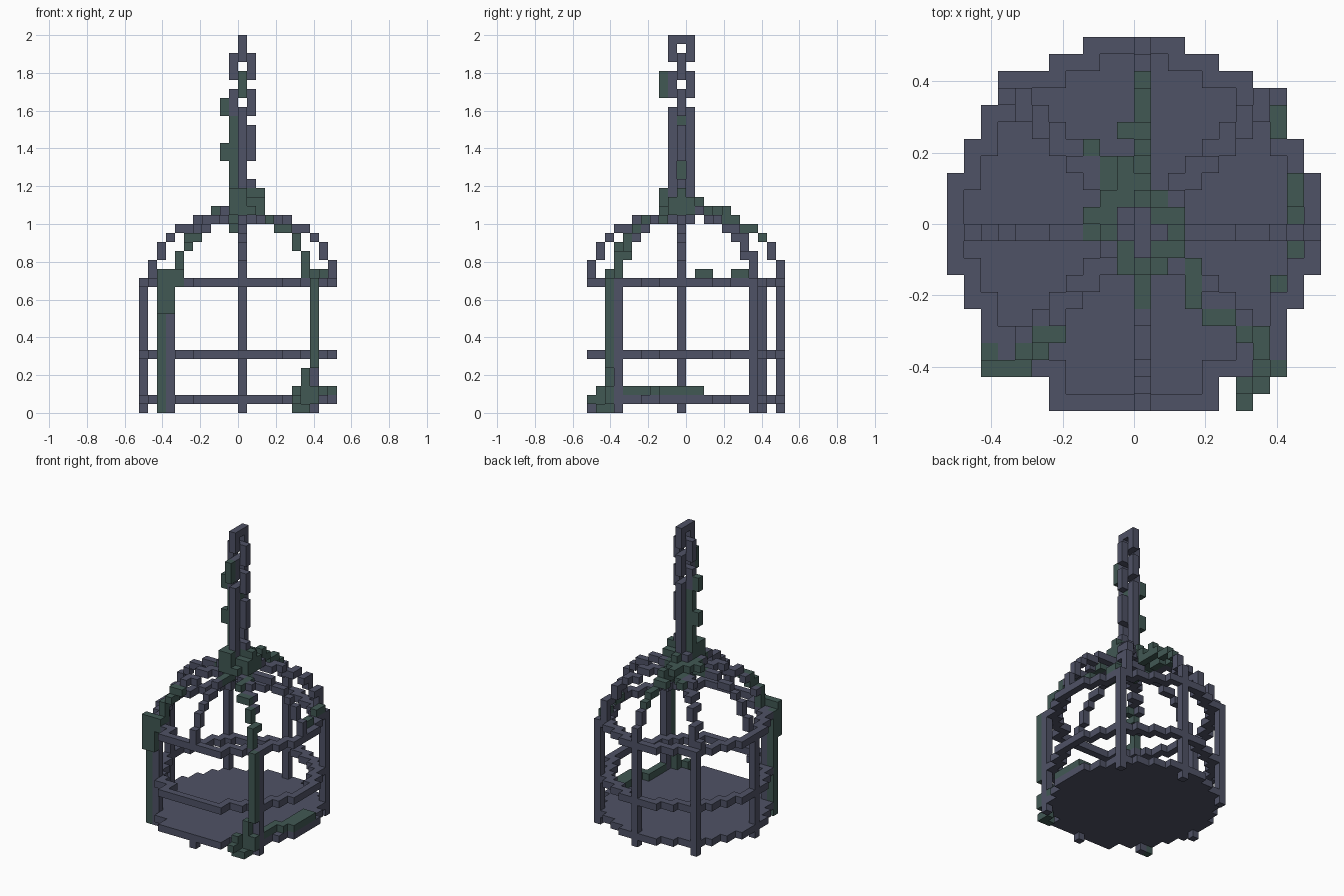
import bpy, bmesh, math

if "Cube" in bpy.data.objects:
    bpy.data.objects.remove(bpy.data.objects["Cube"])

V = 2 / 42  # edge length of one cube cell


def material(name, rgb):
    m = bpy.data.materials.new(name)
    m.diffuse_color = (*rgb, 1)
    m.use_nodes = True
    m.node_tree.nodes["Principled BSDF"].inputs["Base Color"].default_value = m.diffuse_color
    return m


IRON = material("blue_grey_iron", (0.078, 0.085, 0.132))
MOSS = material("dark_green_moss", (0.053, 0.098, 0.088))

DIRS = {(1, 0, 0): [(1, 0, 0), (1, 1, 0), (1, 1, 1), (1, 0, 1)],
        (-1, 0, 0): [(0, 0, 0), (0, 0, 1), (0, 1, 1), (0, 1, 0)],
        (0, 1, 0): [(0, 1, 0), (0, 1, 1), (1, 1, 1), (1, 1, 0)],
        (0, -1, 0): [(0, 0, 0), (1, 0, 0), (1, 0, 1), (0, 0, 1)],
        (0, 0, 1): [(0, 0, 1), (1, 0, 1), (1, 1, 1), (0, 1, 1)],
        (0, 0, -1): [(0, 0, 0), (0, 1, 0), (1, 1, 0), (1, 0, 0)]}


def build(name, cells, mat):
    """Turn a set of cube cells into a mesh of its outer faces."""
    bm = bmesh.new()
    cache = {}

    def vert(p):
        if p not in cache:
            cache[p] = bm.verts.new([c * V for c in p])
        return cache[p]

    for c in sorted(cells):
        for d, quad in DIRS.items():
            if tuple(a + b for a, b in zip(c, d)) not in cells:
                bm.faces.new([vert(tuple(a + b for a, b in zip(c, q))) for q in quad])
    me = bpy.data.meshes.new(name)
    bm.to_mesh(me)
    bm.free()
    me.materials.append(mat)
    ob = bpy.data.objects.new(name, me)
    bpy.context.collection.objects.link(ob)


def box(x0, x1, y0, y1, z0, z1):
    """All cells in an inclusive index range."""
    return {(x, y, z) for x in range(x0, x1 + 1) for y in range(y0, y1 + 1)
            for z in range(z0, z1 + 1)}


# Round floor and the two hoops that follow its rim
disc = {(x, y) for x in range(-11, 11) for y in range(-11, 11)
        if (x + .5) ** 2 + (y + .5) ** 2 < 118}
disc |= {(x, -11) for x in range(-5, 5)}
rim = {(x, y) for x, y in disc
       if any((x + i, y + j) not in disc for i in (-1, 0, 1) for j in (-1, 0, 1))}
parts = {"floor": {(x, y, 1) for x, y in disc},
         "middle_hoop": {(x, y, 6) for x, y in rim},
         "upper_hoop": {(x, y, 14) for x, y in rim}}

# Upright bars (front and right ones are missing)
parts["upright_bars"] = set()
for x, y in [(-8, -8), (8, -8), (8, 7), (-8, 8), (-11, -1), (0, 10)]:
    parts["upright_bars"] |= box(x, x, y, y, 0, 14)
parts["upright_bars"] |= box(-8, -8, 7, 7, 14, 15) | {(0, -11, 0), (10, -1, 1)}

# Domed roof: four straight ribs and four diagonal ribs
straight = [(10, 15), (10, 16), (9, 17), (9, 18), (8, 19), (7, 20), (6, 20), (5, 21),
            (4, 21), (3, 21), (2, 21), (2, 22), (1, 22), (0, 22)]
diagonal = [(7, 7, 15), (7, 7, 16), (7, 7, 17), (7, 6, 17), (6, 6, 18), (6, 6, 19),
            (6, 5, 19), (5, 5, 20), (5, 4, 20), (4, 4, 20), (4, 3, 21), (3, 3, 21),
            (3, 2, 21), (2, 2, 21), (2, 1, 22), (1, 1, 22)]
ribs = set()
for r, z in straight:
    ribs |= {(r, -1, z), (-r, -1, z), (0, r, z), (0, -r - 1, z)}
for a, b, z in diagonal:
    for sx in (1, -1):
        ribs |= {(sx * a, b, z), (sx * a, -b - 1, z)}
ribs |= box(-1, 1, -2, 0, 21, 23)
parts["roof_ribs"] = ribs


# Chain of alternating links
def link(across_x, z0, z1):
    if across_x:
        return box(-1, 1, -1, -1, z0, z1) - box(0, 0, -1, -1, z0 + 1, z1 - 1)
    return box(0, 0, -2, 0, z0, z1) - box(0, 0, -1, -1, z0 + 1, z1 - 1)


parts["chain"] = set()
for z0, z1 in [(39, 41), (35, 37), (29, 33), (24, 28)]:
    parts["chain"] |= link(False, z0, z1)
for z0, z1 in [(37, 39), (33, 35), (28, 31), (23, 25)]:
    parts["chain"] |= link(True, z0, z1)

# Moss on the roof, lying on or replacing the ribs
moss = set()
patches = [(0, y) for y in range(2, 9)]
patches += [(-1, 5), (-3, 4), (-2, 3), (-1, 3), (-2, 2), (-1, 2), (-1, 1), (-2, 1), (-3, 0),
            (-2, 0), (-3, -1), (-2, -1), (1, 1), (2, 0), (2, -1), (2, -2), (-1, -2), (0, -3),
            (0, -4), (0, -5), (1, -3), (3, -3), (3, -4), (3, -5), (4, -6), (5, -6), (6, -7),
            (7, -7), (7, -8), (-5, -7), (-6, -7), (-7, -8), (-6, -8)]
for x, y in patches:
    column = {c for c in ribs if c[:2] == (x, y)}
    r = math.hypot(x, y + .5)
    moss |= column or {(x, y, round(22.3 - r * r * 0.05))}
moss |= {(0, 4, 22), (-1, -1, 20)}
moss |= box(-1, -1, -3, -1, 22, 24) | box(1, 2, -2, 0, 22, 23) | box(1, 2, -1, -1, 24, 24)
moss |= box(0, 0, -3, -3, 23, 24) | box(0, 0, 0, 1, 23, 23)
parts["roof_moss"] = moss

# Moss on the bars, hoops, floor edge and chain
parts["bar_moss"] = (box(8, 8, -9, -9, 5, 14) | box(-9, -9, -8, -8, 0, 14)
                     | box(-9, -7, -9, -9, 14, 15) | box(-9, -8, -9, -9, 11, 13)
                     | {(8, 5, 15), (8, 6, 15), (9, 2, 15), (9, 1, 15)})
parts["floor_moss"] = (box(8, 8, -7, -4, 2, 2) | box(9, 9, -4, 1, 2, 2) | box(10, 10, -3, 1, 2, 2)
                       | box(6, 6, -10, -10, 0, 2) | {(6, -11, 1), (7, -10, 0)}
                       | box(7, 7, -9, -9, 0, 4) | box(8, 8, -9, -9, 1, 2))
parts["chain_moss"] = (box(-2, -2, -1, -1, 33, 34) | box(-2, -2, -1, -1, 28, 29)
                       | box(-1, -1, -1, -1, 25, 32) | box(0, 0, -3, -3, 35, 37)
                       | {(0, -1, 32)})

# Moss takes over any cell it shares with the iron
green = set().union(*(c for n, c in parts.items() if n.endswith("moss")))
for name, cells in parts.items():
    if name.endswith("moss"):
        build(name, cells, MOSS)
    else:
        build(name, cells - green, IRON)
